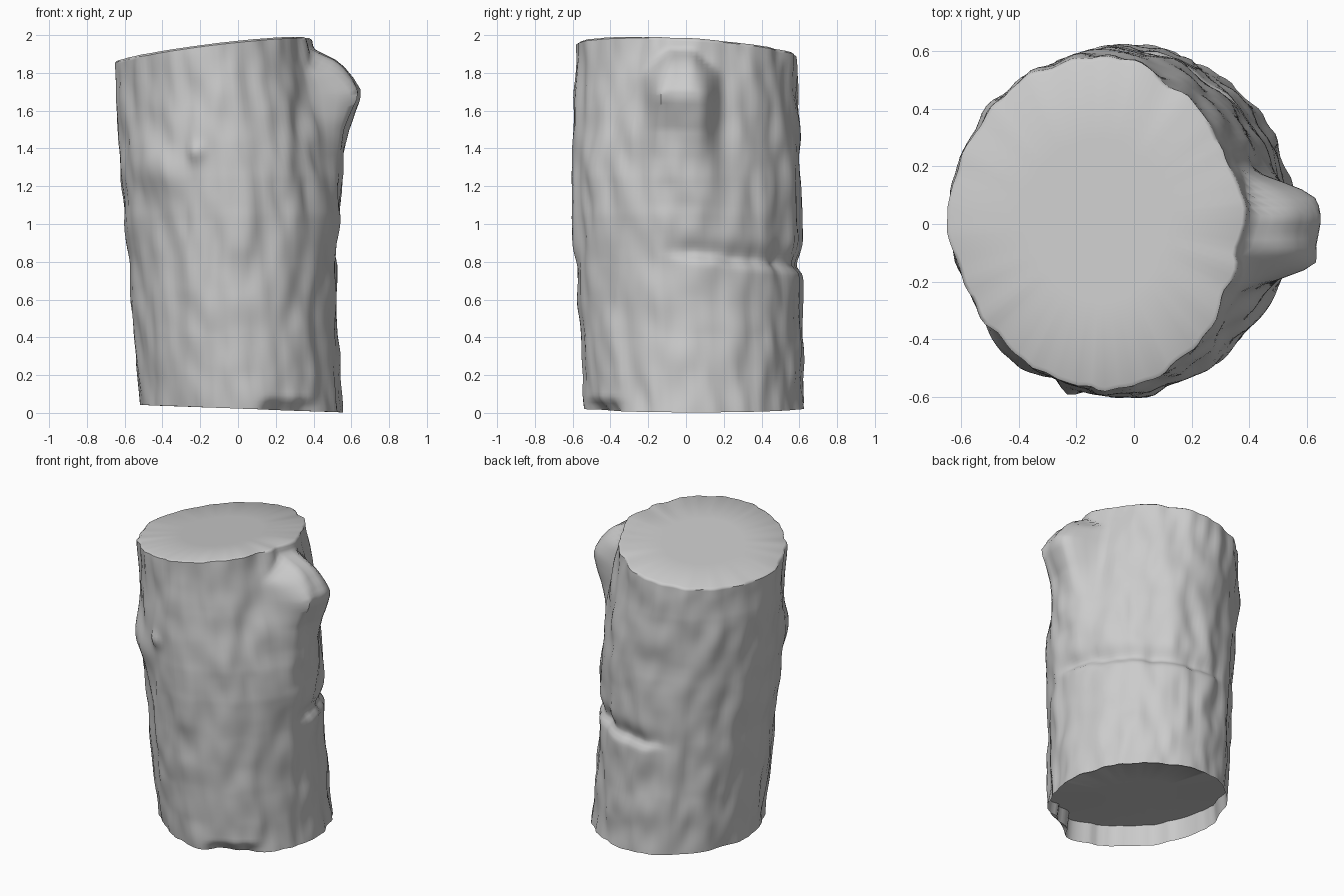
import bpy, bmesh, math
from mathutils import Vector, noise

if "Cube" in bpy.data.objects:
    bpy.data.objects.remove(bpy.data.objects["Cube"])

SIDES, RINGS = 132, 100
# trunk outline by height: z, left x, right x, front y, back y
LEVELS = [(0.0, -.515, .56, -.52, .63), (0.4, -.55, .53, -.55, .62),
          (0.8, -.58, .525, -.575, .615), (1.05, -.605, .53, -.595, .61),
          (1.25, -.62, .515, -.60, .605), (1.45, -.63, .48, -.595, .605),
          (1.65, -.64, .44, -.585, .60), (1.9, -.64, .395, -.58, .58),
          (2.1, -.635, .37, -.57, .57)]
# branch stub: z, how far it sticks out
STUB = [(0.95, 0), (1.1, .01), (1.2, .025), (1.35, .06), (1.5, .115), (1.6, .17),
        (1.66, .205), (1.71, .218), (1.77, .195), (1.83, .155), (1.87, .11), (1.90, .05),
        (1.93, .0), (2.1, 0)]


def lookup(table, z):
    z = min(max(z, table[0][0]), table[-1][0])
    for a, b in zip(table, table[1:]):
        if z <= b[0]:
            f = (z - a[0]) / (b[0] - a[0])
            return [p + (q - p) * f for p, q in zip(a[1:], b[1:])]


def smooth(lo, hi, v):
    t = min(max((v - lo) / (hi - lo), 0), 1)
    return t * t * (3 - 2 * t)


def top_z(x, y):
    return min(1.94 + 0.12 * x - 0.055 * y, 2.0)


def bottom_z(x, y):
    return max(0.023 - 0.036 * x, 0)


def bark_point(a, t):
    c, s = math.cos(a), math.sin(a)
    z = 0.02 + t * 1.92
    for _ in range(2):
        xl, xr, yf, yb = lookup(LEVELS, z)
        cx, cy = (xl + xr) / 2, (yf + yb) / 2
        x, y = cx + (xr - xl) / 2 * c, cy + (yb - yf) / 2 * s
        z = bottom_z(x, y) + t * (top_z(x, y) - bottom_z(x, y))
    # slightly squashed along one diagonal
    d = -0.025 * max(0, math.sin(2 * a))
    # bark: long vertical flutes plus lumps
    d += 0.014 * noise.noise(Vector((c * 4.5, s * 4.5, z * 1.1)))
    d += 0.014 * noise.noise(Vector((c * 4 + 9, s * 4, z * 4.5)))
    d += 0.012 * noise.noise(Vector((c * 8, s * 8 + 5, z * 5)))
    # cut groove round the back right
    if x > -0.3 and y > -0.2:
        gz = 0.865 - 0.12 * (y + 0.1) + 0.02 * noise.noise(Vector((c * 5, s * 5, 3)))
        fade = smooth(-.16, .05, y) * smooth(-.3, -.05, x)
        h = z - gz
        d -= 0.036 * fade * math.exp(-(h / (0.07 if h > 0 else 0.03)) ** 2)
    # swellings and a small spur on the front
    if y < 0:
        d += 0.025 * math.exp(-((x + .22) / .04) ** 2 - ((z - 1.38) / .05) ** 2)
        d += 0.05 * math.exp(-((x + .43) / .13) ** 2 - ((z - 1.30) / .14) ** 2)
        # furrow beside the front right corner, chip at the foot
        d -= 0.02 * math.exp(-((x - .33) / .04) ** 2) * smooth(1.0, 1.7, z)
        d -= 0.06 * smooth(.09, .0, z) * smooth(.1, .18, x) * smooth(.43, .35, x)
    p = Vector((x + d * c, y + d * s, z))
    # branch stub on the right, with a rounded top
    if x > 0:
        w = abs(y + 0.025)
        shift = 0.9 * max(w - .06, 0) * smooth(1.6, 1.9, z)
        p.x += lookup(STUB, z + shift)[0] * (1 - smooth(.10, .23, w))
        p.x -= 0.02 * math.exp(-((y + .1) / .03) ** 2) * smooth(1.85, 1.95, z)
    return p


bm = bmesh.new()
rings = []
for j in range(RINGS + 1):
    t = j / RINGS if j < RINGS else 0.995
    rings.append([bm.verts.new(bark_point(2 * math.pi * i / SIDES, t)) for i in range(SIDES)])


def inner_ring(ring, scale, height):
    mid = sum((v.co for v in ring), Vector()) / SIDES
    pts = [mid + (v.co - mid) * scale for v in ring]
    return [bm.verts.new((p.x, p.y, height(p.x, p.y))) for p in pts]


def hollow_z(x, y):
    # underside is hollowed, deepest towards the front left
    return bottom_z(x, y) + 0.01 + 0.13 * smooth(.5, -.45, (x + y) * .7)


# sawn top and hollow underside
rings.append(inner_ring(rings[-1], 0.975, top_z))
rings.append(inner_ring(rings[-1], 0.5, top_z))
under = inner_ring(rings[0], 0.98, hollow_z)
under2 = inner_ring(rings[0], 0.5, hollow_z)
rings = [under2, under] + rings
for lo, hi in zip(rings, rings[1:]):
    for i in range(SIDES):
        k = (i + 1) % SIDES
        bm.faces.new((lo[i], lo[k], hi[k], hi[i]))
bm.faces.new(rings[-1])
bm.faces.new(rings[0][::-1])

mesh = bpy.data.meshes.new("log")
bm.to_mesh(mesh)
bm.free()
log = bpy.data.objects.new("log", mesh)
bpy.context.collection.objects.link(log)
bpy.context.view_layer.objects.active = log
log.select_set(True)
bpy.ops.object.shade_smooth_by_angle(angle=math.radians(50))
